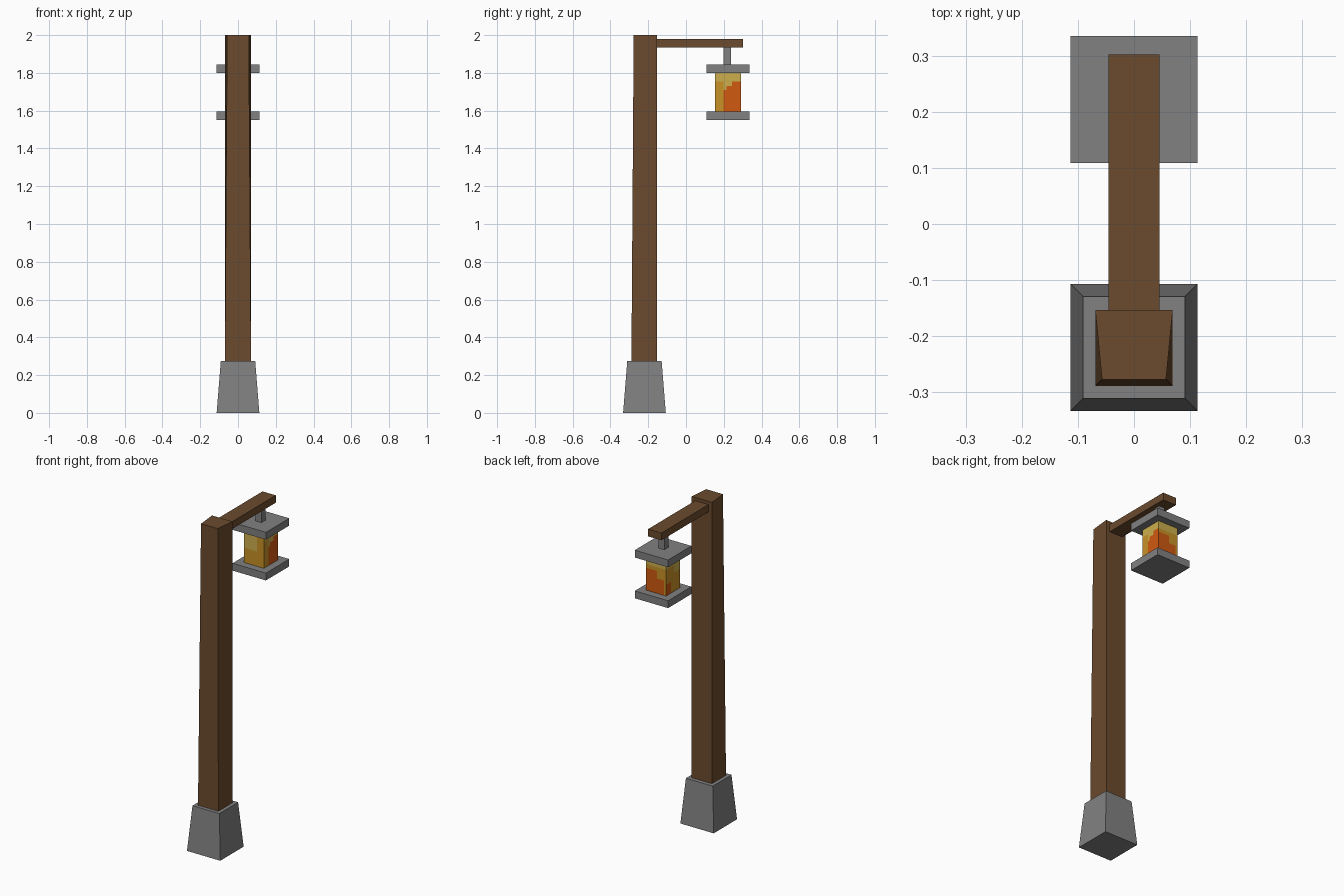
import bpy
import bmesh
from mathutils import Vector

cube = bpy.data.objects.get("Cube")
if cube:
    bpy.data.objects.remove(cube, do_unlink=True)


def make_material(name, rgb):
    mat = bpy.data.materials.new(name)
    mat.use_nodes = True
    color = (*rgb, 1.0)
    mat.diffuse_color = color
    mat.node_tree.nodes["Principled BSDF"].inputs["Base Color"].default_value = color
    return mat


wood = make_material("brown wood", (0.147, 0.070, 0.027))
stone = make_material("grey stone", (0.22, 0.22, 0.22))
gold = make_material("gold glow", (0.58, 0.29, 0.02))
yellow = make_material("pale yellow glow", (0.61, 0.43, 0.075))
orange = make_material("orange flame", (0.63, 0.10, 0.005))


def block(name, low, high, mats, top=None, cuts=0):
    """Box between two corners; top gives (x0, x1, y0, y1) of a tapered upper end."""
    bm = bmesh.new()
    bmesh.ops.create_cube(bm, size=1)
    if cuts:
        bmesh.ops.subdivide_edges(bm, edges=bm.edges[:], cuts=cuts, use_grid_fill=True)
    for v in bm.verts:
        t = v.co + Vector((0.5, 0.5, 0.5))
        v.co = [a + (b - a) * f for a, b, f in zip(low, high, t)]
        if top and t.z > 0.5:
            v.co.x = top[0] if t.x < 0.5 else top[1]
            v.co.y = top[2] if t.y < 0.5 else top[3]
    mesh = bpy.data.meshes.new(name)
    bm.to_mesh(mesh)
    bm.free()
    for mat in mats:
        mesh.materials.append(mat)
    obj = bpy.data.objects.new(name, mesh)
    bpy.context.collection.objects.link(obj)
    return obj


def centred(name, y, half, z0, z1, mats, **extra):
    return block(name, (-half, y - half, z0), (half, y + half, z1), mats, **extra)


POST_Y, LAMP_Y, GLASS = -0.22, 0.222, 0.068

# Post, foot and arm
centred("stone_foot", POST_Y, 0.113, 0, 0.275, [stone],
        top=(-0.091, 0.091, POST_Y - 0.091, POST_Y + 0.091))
block("post", (-0.069, -0.289, 0.27), (0.069, -0.153, 2.0), [wood],
      top=(-0.057, 0.057, -0.277, -0.153))
# the rear corners of the post stay full width
for v in bpy.data.objects["post"].data.vertices:
    if v.co.y > POST_Y:
        v.co.x = 0.069 if v.co.x > 0 else -0.069
block("arm", (-0.045, -0.16, 1.935), (0.045, 0.302, 1.98), [wood])

# Hanging lantern
centred("hanger", 0.218, 0.019, 1.84, 1.94, [stone])
for name, z in (("lantern_cap", 1.80), ("lantern_floor", 1.55)):
    centred(name, LAMP_Y, 0.113, z, z + 0.045, [stone])
glass = centred("lantern_glass", LAMP_Y, GLASS, 1.595, 1.80,
                [gold, yellow, orange], cuts=8)

# Blocky flame pattern on the glass, by side and height
GOLD, YELLOW, ORANGE = range(3)


def glow(normal, x, y, v):
    """x, y and v run from 0 to 1 across the glass."""
    if normal.x > 0.5:
        if y > 0.34 and v < (0.56 if y < 0.45 else 0.67 if y < 0.66 else 0.78):
            return ORANGE
        return YELLOW if v > 0.78 or y > 0.34 else GOLD
    if normal.y < -0.5:
        return YELLOW if v > (0.44 if x < 0.66 else 0.88) else GOLD
    if normal.y > 0.5:
        if v < (0.67 if x > 0.45 else 0.44) and x > 0.11:
            return ORANGE
        return YELLOW if v > 0.78 else GOLD
    if normal.x < -0.5:
        if y > 0.66 and v < 0.33:
            return ORANGE
        return YELLOW if v > (0.56 if y < 0.45 else 0.78) else GOLD
    return GOLD


for face in glass.data.polygons:
    c = face.center
    face.material_index = glow(face.normal, (c.x + GLASS) / (2 * GLASS),
                               (c.y - LAMP_Y + GLASS) / (2 * GLASS),
                               (c.z - 1.595) / 0.205)
